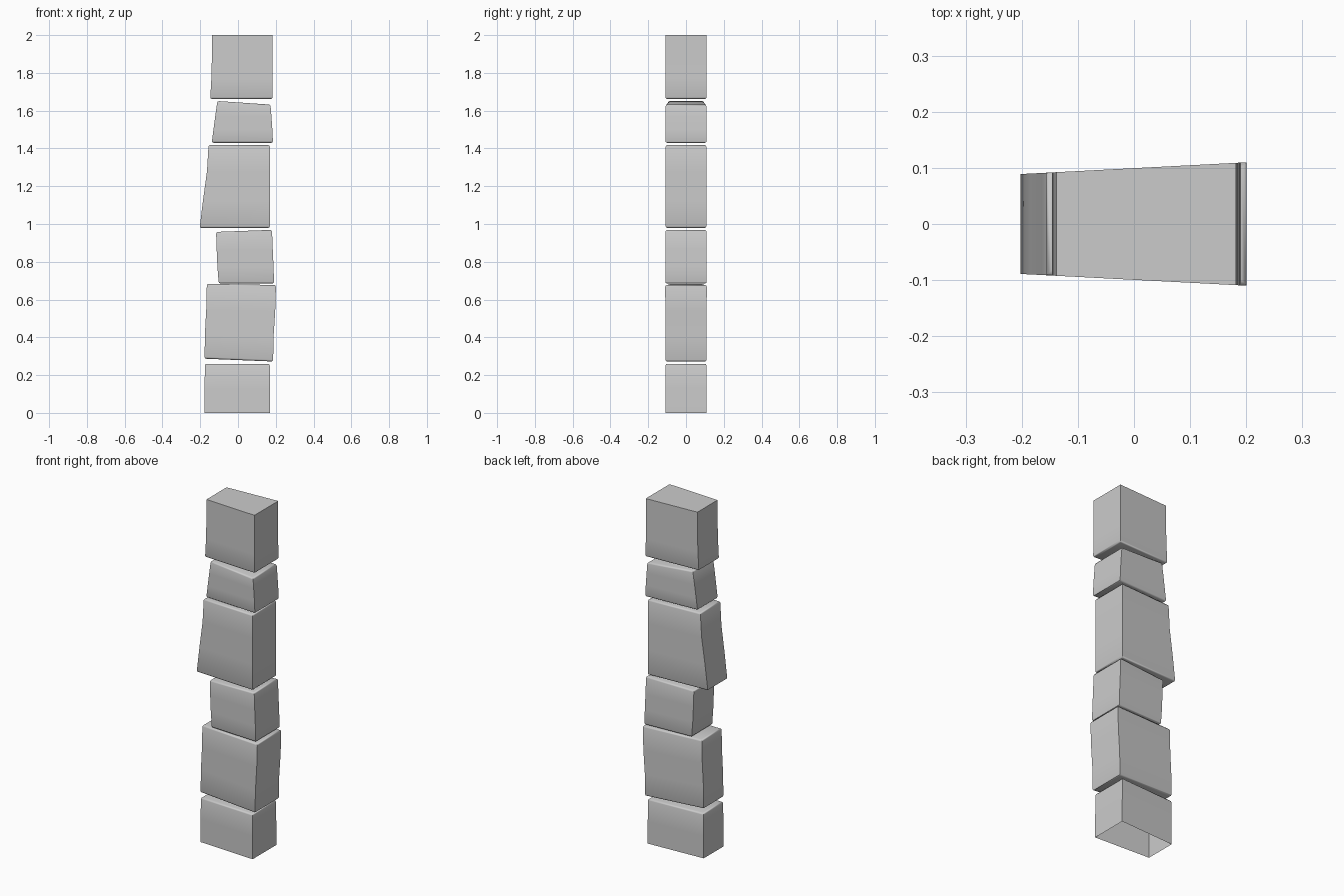
import bpy, bmesh

if "Cube" in bpy.data.objects:
    bpy.data.objects.remove(bpy.data.objects["Cube"])

# Each stone: left and right side profiles as (x, z), bottom to top
STONES = {
    "base_stone": ([(-.177, 0), (-.177, .13), (-.175, .26)],
                   [(.17, 0), (.17, .13), (.168, .26)]),
    "second_stone": ([(-.177, .287), (-.175, .42), (-.168, .55), (-.165, .683)],
                     [(.186, .272), (.188, .40), (.197, .54), (.201, .677)]),
    "third_stone": ([(-.102, .685), (-.109, .775), (-.113, .865), (-.116, .958)],
                    [(.191, .685), (.188, .775), (.184, .865), (.18, .969)]),
    "fourth_stone": ([(-.203, .979), (-.185, 1.127), (-.164, 1.28), (-.156, 1.418)],
                     [(.169, .979), (.169, 1.127), (.169, 1.28), (.169, 1.418)]),
    "fifth_stone": ([(-.139, 1.43), (-.13, 1.5), (-.12, 1.575), (-.109, 1.651)],
                    [(.185, 1.43), (.182, 1.5), (.177, 1.57), (.172, 1.632)]),
    "top_stone": ([(-.147, 1.662), (-.141, 1.77), (-.138, 1.89), (-.138, 2)],
                  [(.183, 1.662), (.182, 1.77), (.182, 1.89), (.182, 2)]),
}


def half_depth(x):
    # Stones are wedge shaped in plan: deeper towards +x
    return .0995 + .052 * x


def stone(name, left, right):
    bm = bmesh.new()
    rings = []
    for (xl, zl), (xr, zr) in zip(left, right):
        yl, yr = half_depth(xl), half_depth(xr)
        rings.append([bm.verts.new(p) for p in (
            (xl, -yl, zl), (xr, -yr, zr), (xr, yr, zr), (xl, yl, zl))])
    for a, b in zip(rings, rings[1:]):
        for i in range(4):
            j = (i + 1) % 4
            bm.faces.new((a[i], a[j], b[j], b[i]))

    # Caps; the lowest stone is open underneath
    rims = []
    if name != "base_stone":
        bm.faces.new(rings[0][::-1])
        rims.append(rings[0])
    bm.faces.new(rings[-1])
    if name != "top_stone":
        rims.append(rings[-1])

    # Worn horizontal edges
    edges = [bm.edges.get((r[i], r[(i + 1) % 4])) for r in rims for i in range(4)]
    bmesh.ops.bevel(bm, geom=edges, offset=.009, segments=2, profile=.5,
                    affect='EDGES')
    mesh = bpy.data.meshes.new(name)
    bm.to_mesh(mesh)
    bm.free()
    obj = bpy.data.objects.new(name, mesh)
    bpy.context.collection.objects.link(obj)
    bpy.ops.object.select_all(action='DESELECT')
    obj.select_set(True)
    bpy.context.view_layer.objects.active = obj
    bpy.ops.object.shade_smooth_by_angle(angle=.8)


for stone_name, (left_side, right_side) in STONES.items():
    stone(stone_name, left_side, right_side)
